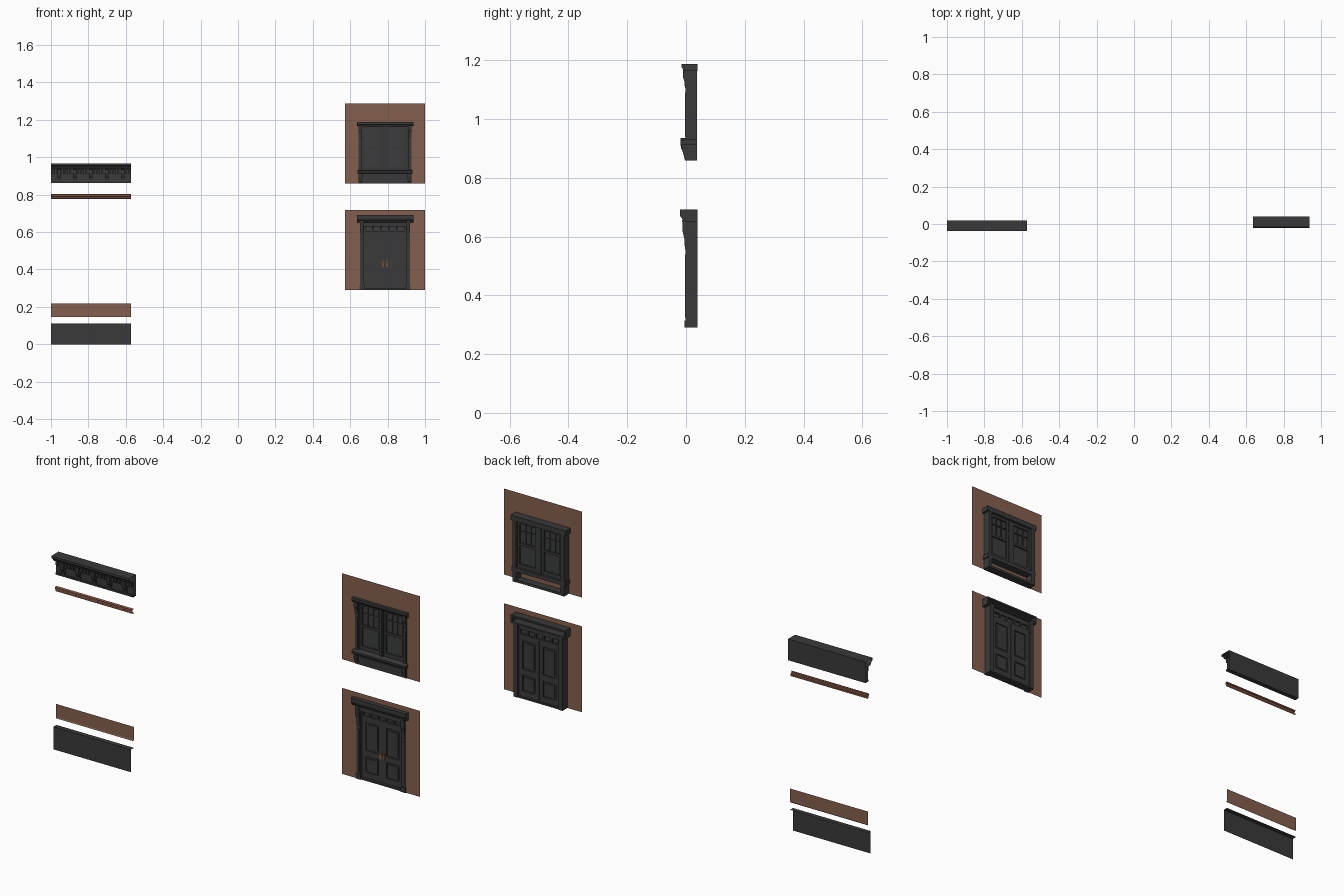
import bpy, bmesh, math
from mathutils import Matrix


def material(name, rgb):
    m = bpy.data.materials.new(name)
    m.diffuse_color = (*rgb, 1)
    return m


DARK = material("charcoal paint", (0.042, 0.042, 0.043))
GLASS = material("dark glass", (0.045, 0.046, 0.048))
BROWN = material("brown wall", (0.235, 0.117, 0.077))
RED = material("red brown moulding", (0.24, 0.095, 0.06))
BRONZE = material("bronze", (0.36, 0.13, 0.05))
CX = 0.786            # centre line of the door and window bays
L0, L1 = -1.0, -0.573  # ends of the straight wall strips


def finish(name, bm, mat):
    me = bpy.data.meshes.new(name)
    bm.to_mesh(me)
    bm.free()
    me.materials.append(mat)
    ob = bpy.data.objects.new(name, me)
    bpy.context.collection.objects.link(ob)
    return ob


def add_box(bm, x0, x1, y0, y1, z0, z1):
    m = Matrix.Translation(((x0 + x1) / 2, (y0 + y1) / 2, (z0 + z1) / 2)) @ \
        Matrix.Diagonal((x1 - x0, y1 - y0, z1 - z0, 1))
    bmesh.ops.create_cube(bm, size=1, matrix=m)


def boxes(name, mat, items, mirror=False, cx=CX):
    """Boxes given as (u0, u1, y0, y1, z0, z1), u measured from cx."""
    bm = bmesh.new()
    for u0, u1, *r in items:
        add_box(bm, cx + u0, cx + u1, *r)
        if mirror:
            add_box(bm, cx - u1, cx - u0, *r)
    return finish(name, bm, mat)


def sweep(name, mat, profile, spans, closed=True):
    """Extrude a (y, z) profile along x over each span; open ones stay sheets."""
    bm = bmesh.new()
    for x0, x1 in spans:
        a = [bm.verts.new((x0, y, z)) for y, z in profile]
        b = [bm.verts.new((x1, y, z)) for y, z in profile]
        n = len(profile)
        for i in range(n if closed else n - 1):
            j = (i + 1) % n
            bm.faces.new((a[i], b[i], b[j], a[j]))
        if closed:
            bm.faces.new(a)
            bm.faces.new(b[::-1])
    if closed:
        bmesh.ops.recalc_face_normals(bm, faces=bm.faces)
    return finish(name, bm, mat)


def both(u0, u1):
    return [(CX - u1, CX - u0), (CX + u0, CX + u1)]


def wall(name, z0, z1, hu, h0, h1):
    """Thin sheet wall with a rectangular opening."""
    bm = bmesh.new()
    xs = [CX - 0.2135, CX - hu, CX + hu, CX + 0.2135]
    zs = [z0, h0, h1, z1]
    for i in range(3):
        for k in range(3):
            if (i, k) != (1, 1) and zs[k + 1] - zs[k] > 1e-5:
                q = [(xs[i], zs[k]), (xs[i + 1], zs[k]),
                     (xs[i + 1], zs[k + 1]), (xs[i], zs[k + 1])]
                bm.faces.new([bm.verts.new((x, 0, z)) for x, z in q])
    bmesh.ops.remove_doubles(bm, verts=bm.verts, dist=1e-5)
    finish(name, bm, BROWN)


# --- Straight strips on the left -------------------------------------------
sweep("plinth", DARK, [(-0.022, 0), (-0.022, 0.112), (0.002, 0.112)],
      [(L0, L1)], closed=False)
sweep("wall_band", BROWN, [(-0.003, 0.147), (0, 0.152), (0, 0.217)],
      [(L0, L1)], closed=False)
sweep("string_moulding", RED,
      [(0, 0.777), (-0.004, 0.78), (-0.004, 0.788), (-0.009, 0.791),
       (-0.009, 0.8), (0, 0.804)], [(L0, L1)], closed=False)

# Eaves cornice: swept shell, brackets, dentils and small panels
sweep("cornice_shell", DARK,
      [(0.018, 0.862), (0, 0.862), (0, 0.935), (-0.021, 0.937), (-0.024, 0.945),
       (-0.032, 0.952), (-0.038, 0.956), (-0.038, 0.967), (0.018, 0.967),
       (0.018, 0.862)], [(L0, L1)], closed=False)
step = (L1 - L0) / 5
centres = [L0 + step * (i + 0.5) for i in range(5)]
sweep("cornice_brackets", DARK,
      [(0, 0.865), (-0.005, 0.868), (-0.008, 0.885), (-0.016, 0.9),
       (-0.019, 0.915), (-0.019, 0.935), (0, 0.935)],
      [(c - 0.009, c + 0.009) for c in centres])
boxes("cornice_dentils", DARK,
      [(c + d - 0.006, c + d + 0.006, -0.011, 0, 0.912, 0.936)
       for c in centres for d in (-0.033, -0.017, 0.017, 0.033)], cx=0)
boxes("cornice_fillet", DARK, [(L0, L1, -0.005, 0, 0.862, 0.871)], cx=0)

# --- Door bay ----------------------------------------------------------------
wall("door_wall", 0.29, 0.717, 0.118, 0.29, 0.645)
boxes("door_pilasters", DARK,
      [(0.112, 0.134, -0.002, 0.039, 0.29, 0.652),
       (0.110, 0.137, -0.005, 0.0, 0.29, 0.315),
       (0.117, 0.129, -0.004, 0.0, 0.325, 0.54)], mirror=True)
sweep("door_brackets", DARK,
      [(0, 0.55), (-0.004, 0.56), (-0.005, 0.59), (-0.011, 0.615),
       (-0.013, 0.655), (0, 0.655)], both(0.114, 0.134))
# Hood is hollow behind the wall
sweep("door_hood_front", DARK,
      [(0, 0.652), (-0.012, 0.655), (-0.013, 0.662), (-0.019, 0.668),
       (-0.021, 0.676), (-0.021, 0.692), (0, 0.692)], [(CX - 0.151, CX + 0.151)])
boxes("door_hood_back", DARK,
      [(-0.151, 0.151, 0, 0.039, 0.684, 0.692),
       (-0.151, 0.151, 0, 0.039, 0.652, 0.66),
       (-0.151, -0.143, 0, 0.039, 0.66, 0.684),
       (0.143, 0.151, 0, 0.039, 0.66, 0.684)])
boxes("door_lintel", DARK,
      [(-0.112, 0.112, -0.003, 0.03, 0.63, 0.652),
       (-0.112, 0.112, 0.008, 0.03, 0.598, 0.606)])
boxes("transom_bars", DARK,
      [(u - 0.004, u + 0.004, 0.008, 0.03, 0.606, 0.63)
       for u in (-0.108, -0.065, -0.022, 0.022, 0.065, 0.108)])
boxes("transom_glass", GLASS, [(-0.112, 0.112, 0.018, 0.021, 0.604, 0.632)])
boxes("door_threshold", DARK, [(-0.112, 0.112, 0, 0.036, 0.29, 0.298)])
boxes("door_leaf_panels", DARK,
      [(0.001, 0.112, 0.018, 0.024, 0.298, 0.6),
       (0.03, 0.083, 0.015, 0.027, 0.335, 0.395),
       (0.03, 0.083, 0.015, 0.027, 0.445, 0.565)], mirror=True)
boxes("door_leaf_frames", DARK,
      [(0.001, 0.022, 0.012, 0.03, 0.298, 0.6),
       (0.091, 0.112, 0.012, 0.03, 0.298, 0.6),
       (0.022, 0.091, 0.012, 0.03, 0.298, 0.327),
       (0.022, 0.091, 0.012, 0.03, 0.405, 0.435),
       (0.022, 0.091, 0.012, 0.03, 0.575, 0.6)], mirror=True)
boxes("door_handle_plates", BRONZE,
      [(0.007, 0.013, 0.009, 0.012, 0.413, 0.447),
       (0.007, 0.02, 0.003, 0.006, 0.438, 0.444)], mirror=True)
bm = bmesh.new()
for s in (-1, 1):
    bmesh.ops.create_cone(bm, cap_ends=True, segments=10, radius1=0.003, radius2=0.004,
                          depth=0.008, matrix=Matrix.Translation((CX + s * 0.01, 0.007, 0.441))
                          @ Matrix.Rotation(math.pi / 2, 4, 'X'))
finish("door_handle_spindles", bm, BRONZE)

# --- Window bay --------------------------------------------------------------
wall("window_wall", 0.86, 1.287, 0.127, 0.925, 1.168)
boxes("window_posts", DARK,
      [(0.122, 0.142, -0.002, 0.038, 0.86, 1.17),
       (0.126, 0.138, -0.004, 0, 0.94, 1.09)], mirror=True)
boxes("window_mullion", DARK, [(-0.011, 0.011, 0.002, 0.03, 0.93, 1.165),
                               (-0.005, 0.005, -0.001, 0.002, 0.93, 1.165)])
sweep("window_brackets", DARK,
      [(0, 1.1), (-0.004, 1.11), (-0.006, 1.13), (-0.011, 1.145),
       (-0.011, 1.17), (0, 1.17)], both(0.124, 0.142))
sweep("window_hood", DARK,
      [(0.039, 1.163), (-0.006, 1.163), (-0.010, 1.17), (-0.015, 1.176),
       (-0.015, 1.188), (0.039, 1.188)], [(CX - 0.151, CX + 0.151)])
sweep("window_sill", DARK,
      [(0.037, 0.912), (-0.012, 0.912), (-0.018, 0.917), (-0.018, 0.926),
       (0.002, 0.932), (0.037, 0.932)], [(CX - 0.148, CX + 0.148)])
boxes("window_apron", DARK,
      [(-0.142, 0.142, -0.003, -0.001, 0.86, 0.912),
       (-0.108, 0.108, -0.006, -0.003, 0.87, 0.902),
       (-0.122, 0.122, 0.001, 0.036, 0.86, 0.872)])
sweep("sill_brackets", DARK,
      [(0, 0.865), (-0.006, 0.87), (-0.013, 0.895), (-0.015, 0.912), (0, 0.912)],
      both(0.121, 0.141))
a, b = 0.011, 0.122
boxes("window_sashes", DARK,
      [(a, a + 0.012, 0.008, 0.026, 0.932, 1.163),
       (b - 0.012, b, 0.008, 0.026, 0.932, 1.163),
       (a, b, 0.008, 0.026, 0.932, 0.95),
       (a, b, 0.008, 0.026, 1.043, 1.055),
       (a, b, 0.008, 0.026, 1.15, 1.163)]
      + [(u - 0.0025, u + 0.0025, 0.011, 0.023, 1.055, 1.15) for u in (0.052, 0.081)]
      + [(a + 0.012, b - 0.012, 0.011, 0.023, 1.11, 1.115)], mirror=True)
boxes("window_glass", GLASS, [(a, b, 0.016, 0.018, 0.935, 1.16)], mirror=True)
